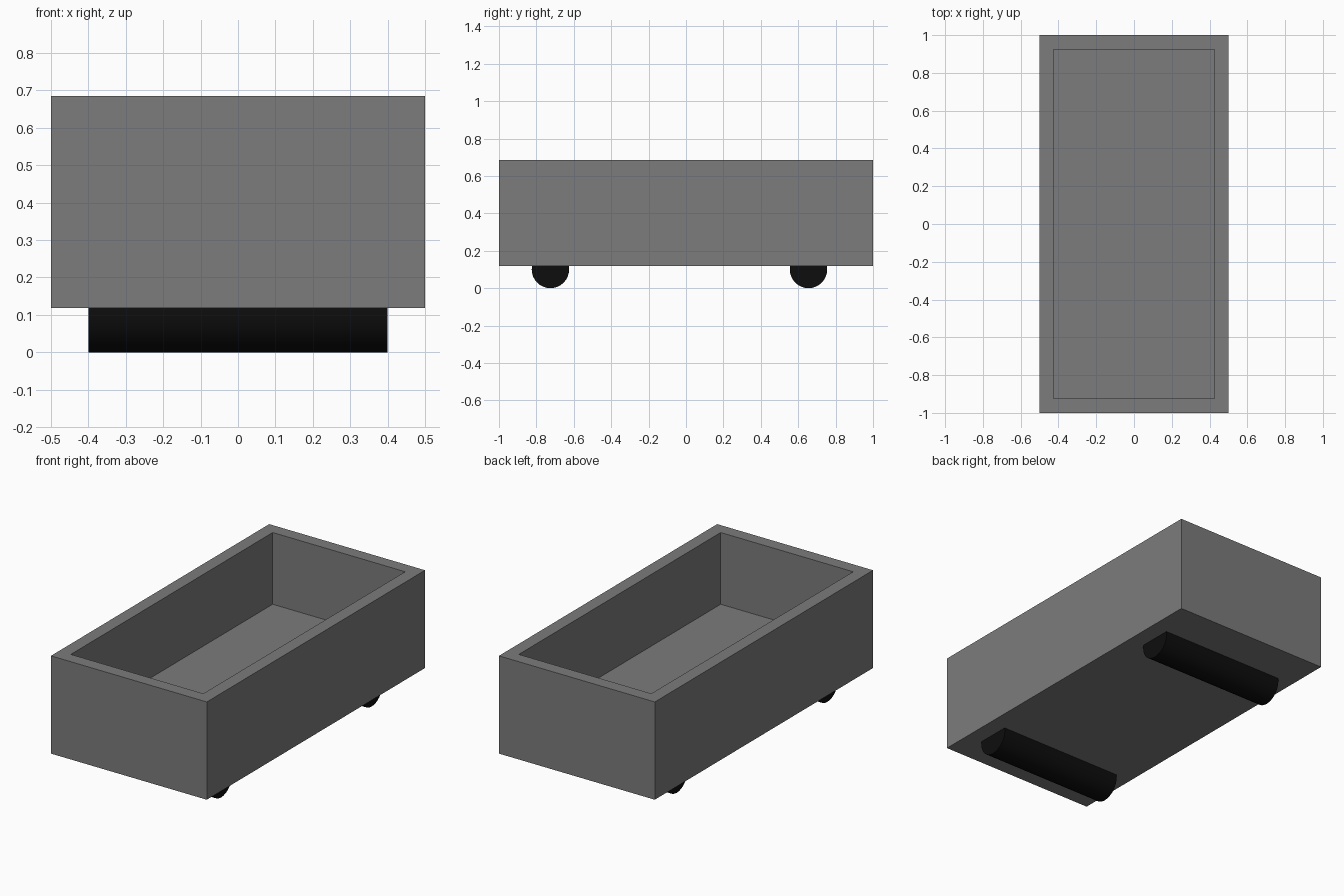
import bpy, bmesh, math
from mathutils import Matrix

if "Cube" in bpy.data.objects:
    bpy.data.objects.remove(bpy.data.objects["Cube"])


def material(name, r, g, b):
    m = bpy.data.materials.new(name)
    m.diffuse_color = (r, g, b, 1)
    m.use_nodes = True
    m.node_tree.nodes["Principled BSDF"].inputs["Base Color"].default_value = m.diffuse_color
    return m


def finish(bm, name, mat):
    mesh = bpy.data.meshes.new(name)
    bm.to_mesh(mesh)
    bm.free()
    mesh.materials.append(mat)
    obj = bpy.data.objects.new(name, mesh)
    bpy.context.collection.objects.link(obj)
    return obj


grey = material("grey body", 0.2, 0.2, 0.2)
black = material("black rubber", 0.004, 0.004, 0.004)

BOTTOM, TOP, FLOOR = 0.118, 0.685, 0.269
RIM = 0.106

# Open tray: a box whose top face is inset and pushed down to the floor
bm = bmesh.new()
bmesh.ops.create_cube(bm, size=1, matrix=Matrix.Translation((0, 0, (BOTTOM + TOP) / 2))
                      @ Matrix.Diagonal((1, 2, TOP - BOTTOM, 1)))
top = max(bm.faces, key=lambda f: f.calc_center_median().z)
bmesh.ops.inset_individual(bm, faces=[top], thickness=RIM)
floor = bmesh.ops.extrude_discrete_faces(bm, faces=[top])["faces"][0]
bmesh.ops.translate(bm, verts=floor.verts, vec=(0, 0, FLOOR - TOP))
finish(bm, "tray", grey)

# Wide rollers, partly sunk into the underside
for name, y in (("front_roller", -0.725), ("back_roller", 0.655)):
    bm = bmesh.new()
    bmesh.ops.create_cone(bm, cap_ends=True, segments=32, radius1=0.1, radius2=0.1, depth=0.8,
                          matrix=Matrix.Translation((0, y, 0.1))
                          @ Matrix.Rotation(math.pi / 2, 4, 'Y'))
    roller = finish(bm, name, black)
    bpy.ops.object.select_all(action='DESELECT')
    roller.select_set(True)
    bpy.context.view_layer.objects.active = roller
    bpy.ops.object.shade_smooth_by_angle(angle=math.radians(30))
